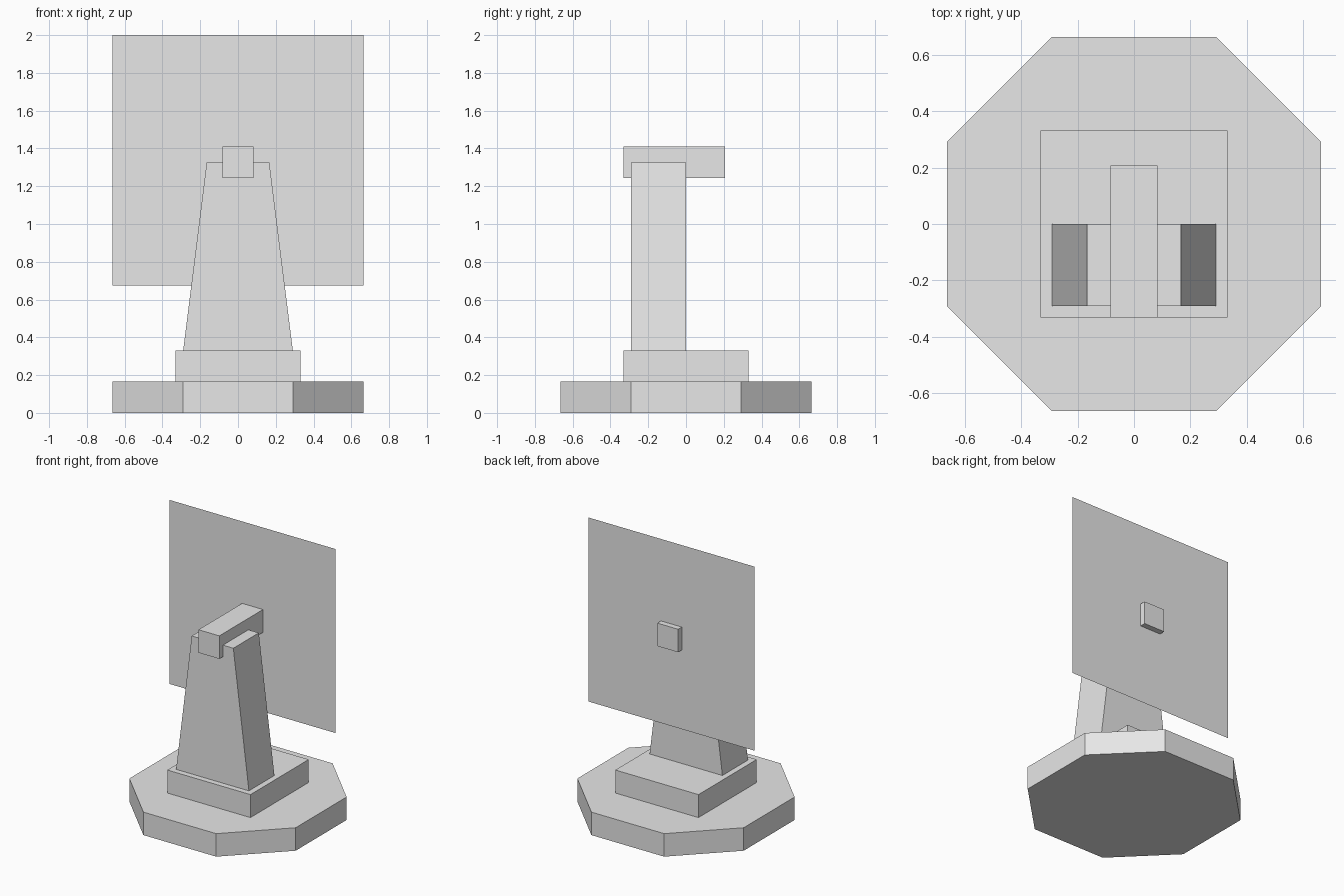
import bpy
import bmesh

cube = bpy.data.objects.get("Cube")
if cube:
    bpy.data.objects.remove(cube, do_unlink=True)

grey = bpy.data.materials.new("light grey")
grey.use_nodes = True
grey.diffuse_color = (0.8, 0.8, 0.8, 1)
grey.node_tree.nodes["Principled BSDF"].inputs["Base Color"].default_value = (0.8, 0.8, 0.8, 1)


def extrude_profile(name, points, offset=None):
    """Make one flat face from the points, and extrude it by the offset if given."""
    bm = bmesh.new()
    face = bm.faces.new([bm.verts.new(p) for p in points])
    if offset:
        result = bmesh.ops.extrude_face_region(bm, geom=[face], use_keep_orig=True)
        verts = [g for g in result["geom"] if isinstance(g, bmesh.types.BMVert)]
        bmesh.ops.translate(bm, verts=verts, vec=offset)
        bmesh.ops.recalc_face_normals(bm, faces=bm.faces)
    mesh = bpy.data.meshes.new(name)
    bm.to_mesh(mesh)
    bm.free()
    mesh.materials.append(grey)
    obj = bpy.data.objects.new(name, mesh)
    bpy.context.collection.objects.link(obj)
    return obj


def upright(y, bottom, top, half_bottom, half_top):
    """Corners of an upright trapezoid that faces the front."""
    return [(-half_bottom, y, bottom), (half_bottom, y, bottom),
            (half_top, y, top), (-half_top, y, top)]


UNIT = 0.0829        # module that the parts are sized by
R = 8 * UNIT         # half width of base and panel
C = 3.5 * UNIT       # half length of the base's straight sides

# Eight-sided base
octagon = [(C, -R), (R, -C), (R, C), (C, R), (-C, R), (-R, C), (-R, -C), (-C, -R)]
extrude_profile("base", [(x, y, 0) for x, y in octagon], (0, 0, 2 * UNIT))

# Square plinth
P = 4 * UNIT
extrude_profile("plinth", [(-P, -P, 2 * UNIT), (P, -P, 2 * UNIT),
                           (P, P, 2 * UNIT), (-P, P, 2 * UNIT)], (0, 0, 2 * UNIT))

# Tapered column on the front half of the plinth
extrude_profile("column", upright(-C, 4 * UNIT, 16 * UNIT, C, 2 * UNIT), (0, C, 0))

# Axle from front to back through the column head and the panel
extrude_profile("axle", upright(-P, 15 * UNIT, 17 * UNIT, UNIT, UNIT), (0, 6.5 * UNIT, 0))

# Thin square panel
extrude_profile("panel", upright(2 * UNIT, 2 - 2 * R, 2, R, R))
